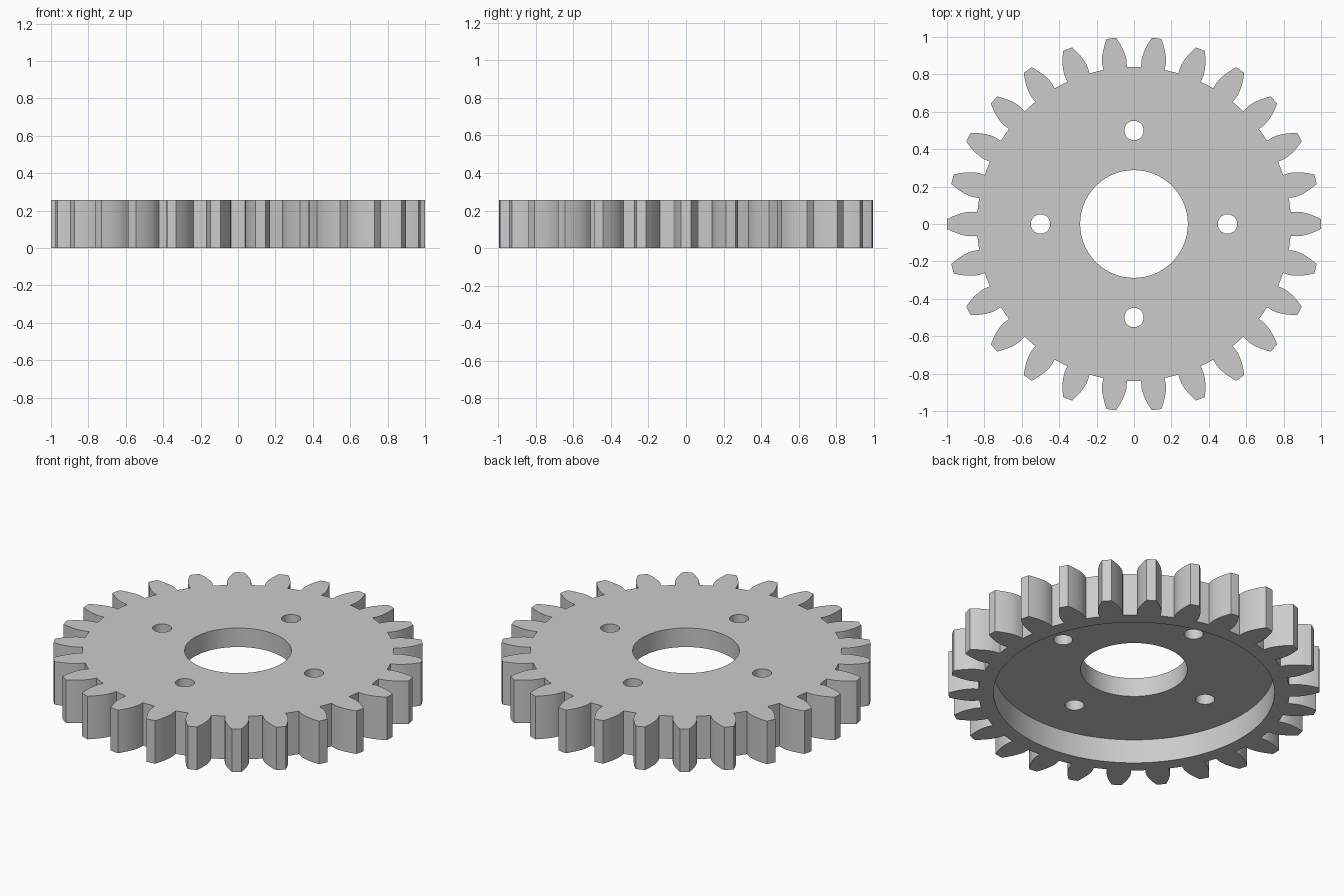
import bpy, bmesh, math
from math import cos, sin, pi, radians

if "Cube" in bpy.data.objects:
    bpy.data.objects.remove(bpy.data.objects["Cube"], do_unlink=True)

# Gear proportions
TEETH = 26
OUTER = 1.0
MODULE = 2 * OUTER / (TEETH + 2)
PITCH = MODULE * TEETH / 2
ROOT = PITCH - 1.25 * MODULE
BASE = PITCH * cos(radians(20))
HEIGHT = 0.256
RECESS = 0.143

grey = bpy.data.materials.new("plain grey")
grey.use_nodes = True
colour = (0.6, 0.6, 0.6, 1)
grey.diffuse_color = colour
grey.node_tree.nodes["Principled BSDF"].inputs["Base Color"].default_value = colour


def involute(r):
    a = math.acos(min(1, BASE / r))
    return math.tan(a) - a


def prism(name, outline, z0, z1):
    """Extrude a closed 2D outline between two heights."""
    bm = bmesh.new()
    face = bm.faces.new([bm.verts.new((x, y, z0)) for x, y in outline])
    ext = bmesh.ops.extrude_face_region(bm, geom=[face])
    top = [v for v in ext["geom"] if isinstance(v, bmesh.types.BMVert)]
    bmesh.ops.translate(bm, verts=top, vec=(0, 0, z1 - z0))
    bmesh.ops.recalc_face_normals(bm, faces=bm.faces)
    mesh = bpy.data.meshes.new(name)
    bm.to_mesh(mesh)
    bm.free()
    mesh.materials.append(grey)
    obj = bpy.data.objects.new(name, mesh)
    bpy.context.collection.objects.link(obj)
    return obj


def circle(radius, count, cx=0, cy=0):
    return [(cx + radius * cos(2 * pi * i / count), cy + radius * sin(2 * pi * i / count))
            for i in range(count)]


def cut(target, cutter):
    """Subtract the cutter, then remove it."""
    cutter.hide_render = True
    mod = target.modifiers.new("cut", "BOOLEAN")
    mod.operation = "DIFFERENCE"
    mod.solver = "EXACT"
    mod.object = cutter
    bpy.context.view_layer.objects.active = target
    bpy.ops.object.modifier_apply(modifier=mod.name)
    bpy.data.objects.remove(cutter, do_unlink=True)


# Half tooth flank as (radius, half angle), from root to tip
half = pi / (2 * TEETH) + involute(PITCH)
STEPS = 7
flank = [(ROOT, half)]
for i in range(STEPS + 1):
    r = BASE + (OUTER - BASE) * i / STEPS
    flank.append((r, half - involute(r)))

# Toothed outline, mirroring the flank about each tooth axis
tooth = [(r, -a) for r, a in flank] + [(OUTER, 0)] + [(r, a) for r, a in reversed(flank)]
tooth.append((ROOT, pi / TEETH))
outline = []
for n in range(TEETH):
    axis = 2 * pi * n / TEETH
    outline += [(r * cos(axis + a), r * sin(axis + a)) for r, a in tooth]
gear = prism("gear_wheel", outline, 0, HEIGHT)

# Underside recess, shaft bore and four bolt holes
cut(gear, prism("recess_cutter", circle(0.758, 96), -0.1, RECESS))
cut(gear, prism("bore_cutter", circle(0.288, 64), -0.1, HEIGHT + 0.1))
for n in range(4):
    x, y = 0.5 * cos(n * pi / 2), 0.5 * sin(n * pi / 2)
    cut(gear, prism("bolt_hole_cutter", circle(0.052, 32, x, y), -0.1, HEIGHT + 0.1))

# Smooth flanks and bores, crisp edges
bpy.ops.object.select_all(action="DESELECT")
gear.select_set(True)
bpy.context.view_layer.objects.active = gear
bpy.ops.object.shade_smooth_by_angle(angle=radians(30))
